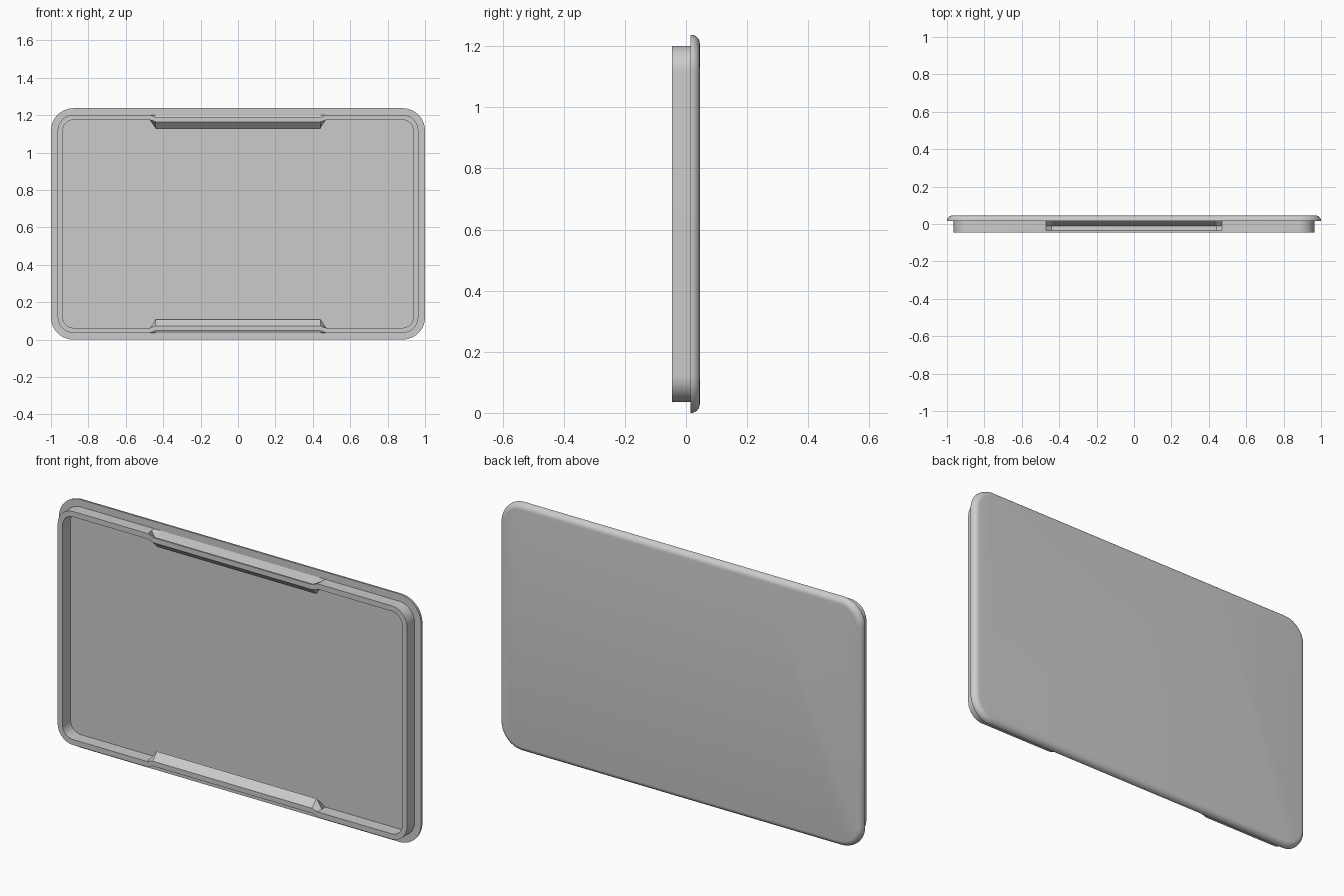
import bpy, bmesh, math
from mathutils import Vector

cube = bpy.data.objects.get("Cube")
if cube:
    bpy.data.objects.remove(cube, do_unlink=True)

WIDTH, HEIGHT, RADIUS = 2.0, 1.237, 0.12
BACK, LEDGE, FLOOR, FRONT = 0.045, 0.015, 0.018, -0.045
ROUND = 0.028
CORNER_STEPS, ROUND_STEPS = 14, 6

# Cross-section as (inset from the outline, y): rounded back edge and ledge
back_edge = []
for i in range(ROUND_STEPS + 1):
    a = math.pi / 2 * (1 - i / ROUND_STEPS)
    back_edge.append((ROUND * (1 - math.cos(a)), BACK - ROUND * (1 - math.sin(a))))
back_edge.append((0, LEDGE))

# Rim section, plain and pinched inward at the snap clips
rim, lip = 0.036, 0.063
plain = back_edge + [(rim, LEDGE), (rim, -0.01), (rim, -0.036), (rim, FRONT),
                     (lip, FRONT), (lip, -0.01), (lip, FLOOR)]
clip = back_edge + [(rim, LEDGE), (0.083, -0.01), (0.048, -0.036), (0.048, FRONT),
                    (0.073, FRONT), (0.108, -0.01), (lip, FLOOR)]

# Stations around the outline: position, outward direction, section
stations = []
cx, cz = WIDTH / 2 - RADIUS, HEIGHT / 2 - RADIUS
for quarter, (sx, sz) in enumerate([(1, 1), (-1, 1), (-1, -1), (1, -1)]):
    for i in range(CORNER_STEPS + 1):
        a = math.pi / 2 * (quarter + i / CORNER_STEPS)
        d = Vector((math.cos(a), 0, math.sin(a)))
        stations.append((Vector((sx * cx, 0, sz * cz)) + d * RADIUS, d, plain))
    if quarter in (0, 2):
        for x, section in [(0.47, plain), (0.44, clip), (-0.44, clip), (-0.47, plain)]:
            stations.append((Vector((sx * x, 0, sz * HEIGHT / 2)),
                             Vector((0, 0, sz)), section))

# Loft the section around the outline
bm = bmesh.new()
rings = []
for p, d, section in stations:
    rings.append([bm.verts.new(p - d * inset + Vector((0, y, HEIGHT / 2)))
                  for inset, y in section])
for k, ring in enumerate(rings):
    following = rings[(k + 1) % len(rings)]
    for j in range(len(ring) - 1):
        bm.faces.new((ring[j], following[j], following[j + 1], ring[j + 1]))

# Close the back panel and the recessed floor
bm.faces.new([r[0] for r in rings])
bm.faces.new([r[-1] for r in rings])
bmesh.ops.recalc_face_normals(bm, faces=bm.faces)

mesh = bpy.data.meshes.new("snap_lid")
bm.to_mesh(mesh)
bm.free()
lid = bpy.data.objects.new("snap_lid", mesh)
bpy.context.collection.objects.link(lid)

# Plain grey plastic
grey = bpy.data.materials.new("grey_plastic")
grey.use_nodes = True
colour = (0.6, 0.6, 0.6, 1)
grey.diffuse_color = colour
grey.node_tree.nodes["Principled BSDF"].inputs["Base Color"].default_value = colour
mesh.materials.append(grey)

bpy.ops.object.select_all(action="DESELECT")
lid.select_set(True)
bpy.context.view_layer.objects.active = lid
bpy.ops.object.shade_smooth_by_angle(angle=math.radians(25))
